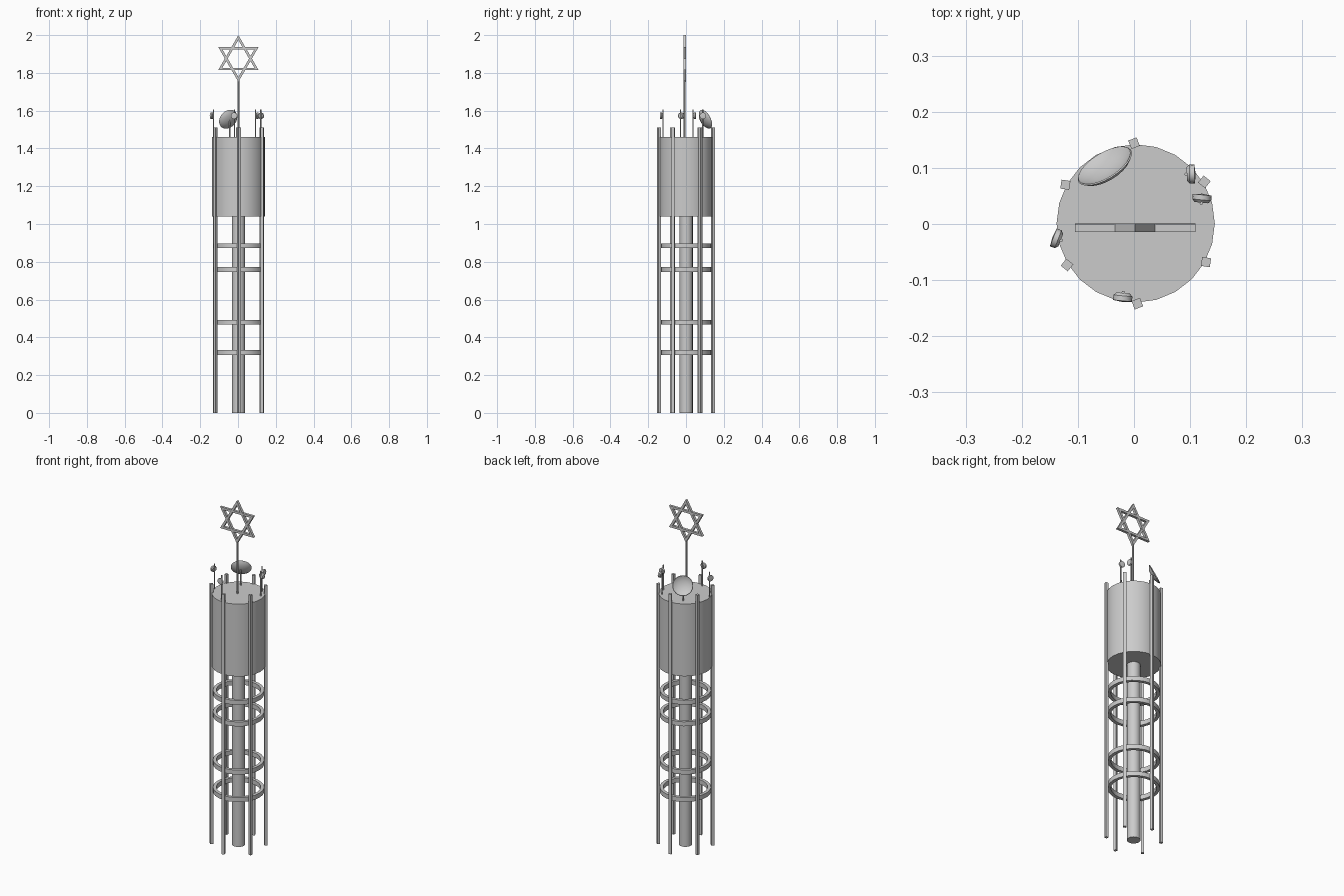
import bpy, bmesh, math
from mathutils import Vector, Matrix

if "Cube" in bpy.data.objects:
    bpy.data.objects.remove(bpy.data.objects["Cube"])

CX, CY = 0.003, 0.001          # tower axis


def finish(name, bm, smooth=True):
    bmesh.ops.recalc_face_normals(bm, faces=bm.faces)
    me = bpy.data.meshes.new(name)
    bm.to_mesh(me)
    bm.free()
    ob = bpy.data.objects.new(name, me)
    bpy.context.collection.objects.link(ob)
    if smooth:
        bpy.ops.object.select_all(action='DESELECT')
        ob.select_set(True)
        bpy.context.view_layer.objects.active = ob
        bpy.ops.object.shade_smooth_by_angle(angle=math.radians(40))
    return ob


def revolve(name, profile, origin, axis=(0, 0, 1), sides=24, closed=False):
    """Spin (radius, height) points round an axis; open ends on the axis."""
    bm = bmesh.new()
    rings = []
    for r, h in profile:
        if r == 0:
            rings.append([bm.verts.new((0, 0, h))] * sides)
        else:
            rings.append([bm.verts.new((r * math.cos(2 * math.pi * i / sides),
                                        r * math.sin(2 * math.pi * i / sides), h))
                          for i in range(sides)])
    pairs = list(zip(rings, rings[1:])) + ([(rings[-1], rings[0])] if closed else [])
    for a, b in pairs:
        for i in range(sides):
            j = (i + 1) % sides
            quad = list(dict.fromkeys([a[i], a[j], b[j], b[i]]))
            bm.faces.new(quad)
    rot = Vector(axis).to_track_quat('Z', 'Y').to_matrix().to_4x4()
    bm.transform(Matrix.Translation(origin) @ rot)
    return finish(name, bm)


def rod(name, x, y, r, z0, z1, sides):
    return revolve(name, [(0, z0), (r, z0), (r, z1), (0, z1)], (x, y, 0), sides=sides)


# tank and central riser pipe
rod("tank", CX, CY, 0.141, 1.04, 1.46, 24)
rod("riser_pipe", CX, CY, 0.035, 0, 1.05, 16)

# six square legs rising past the tank rim
for k in range(6):
    a = math.radians(91.2 + 60 * k)
    bm = bmesh.new()
    bmesh.ops.create_cube(bm, size=1)
    bm.transform(Matrix.Translation((CX + 0.143 * math.cos(a), CY + 0.143 * math.sin(a), 0.755))
                 @ Matrix.Rotation(a + 0.35, 4, 'Z') @ Matrix.Diagonal((0.016, 0.016, 1.51, 1)))
    finish(f"leg_{k + 1}", bm, False)

# horizontal bracing rings
for k, z in enumerate((0.32, 0.48, 0.76, 0.885)):
    revolve(f"brace_ring_{k + 1}",
            [(0.117, -0.013), (0.135, -0.013), (0.135, 0.013), (0.117, 0.013)],
            (CX, CY, z), closed=True)

# mast carrying the six-pointed star
SY = -0.007
rod("star_mast", 0.002, SY, 0.005, 1.45, 1.775, 8)
for k, flip in enumerate((1, -1)):
    bm = bmesh.new()
    half = 0.0075 - 0.0003 * k
    loops = []
    for r, y in ((0.124, -half), (0.124, half), (0.098, half), (0.098, -half)):
        loops.append([bm.verts.new((0.002 + r * math.sin(2 * math.pi * i / 3), SY + y,
                                    1.876 + flip * r * math.cos(2 * math.pi * i / 3)))
                      for i in range(3)])
    for n in range(4):
        a, b = loops[n], loops[(n + 1) % 4]
        for i in range(3):
            j = (i + 1) % 3
            bm.faces.new((a[i], a[j], b[j], b[i]))
    finish(f"star_triangle_{k + 1}", bm, False)

# large tilted dish, hollow side outward, on a short post
revolve("large_dish",
        [(0, -0.016), (0.028, -0.012), (0.046, -0.004), (0.055, 0.004),
         (0.053, 0.006), (0.044, 0.0), (0.027, -0.007), (0, -0.010)],
        (-0.05, 0.1, 1.553), axis=(-0.48, 0.78, 0.42))
rod("dish_post", -0.043, 0.088, 0.004, 1.45, 1.55, 8)

# small drum antennas on thin poles round the rim: position, facing
drums = [(-0.138, -0.026, -0.93, 0.36), (-0.02, -0.131, -0.1, -1),
         (0.102, 0.089, 1, 0.03), (0.121, 0.046, 0.1, 1)]
for k, (x, y, dx, dy) in enumerate(drums):
    revolve(f"drum_antenna_{k + 1}",
            [(0, -0.008), (0.012, -0.008), (0.017, -0.003), (0.017, 0.006), (0, 0.008)],
            (x, y, 1.573), axis=(dx, dy, 0), sides=16)
    rod(f"antenna_pole_{k + 1}", x - dx * 0.009, y - dy * 0.009, 0.003, 1.45, 1.605, 8)
